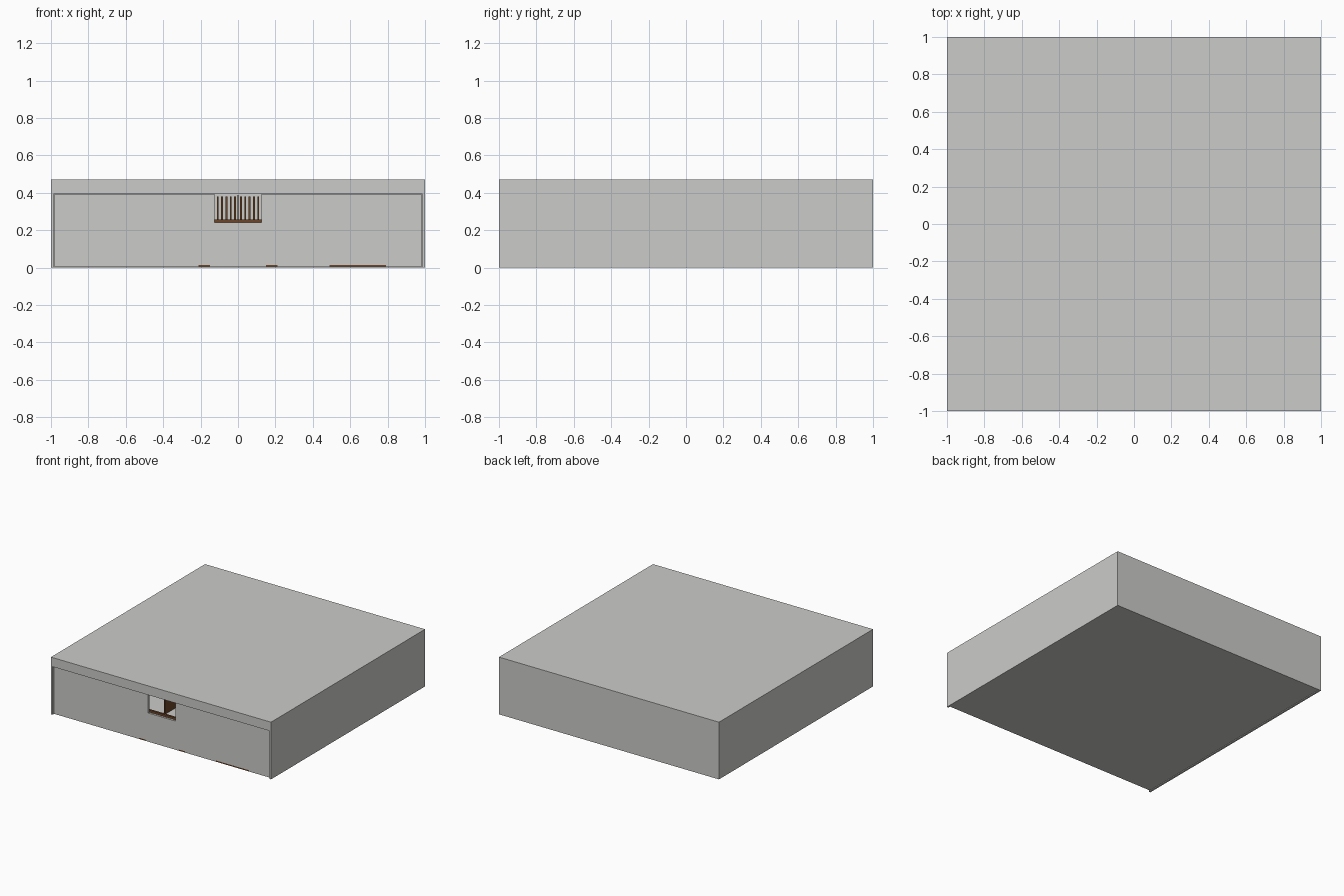
import bpy, bmesh

if "Cube" in bpy.data.objects:
    bpy.data.objects.remove(bpy.data.objects["Cube"])


def material(name, rgb):
    m = bpy.data.materials.new(name)
    m.diffuse_color = (*rgb, 1)
    m.use_nodes = True
    m.node_tree.nodes["Principled BSDF"].inputs["Base Color"].default_value = m.diffuse_color
    return m


grey = material("light_grey", (0.6, 0.6, 0.585))
brown = material("dark_brown", (0.15, 0.06, 0.022))


def finish(name, bm, mat):
    bmesh.ops.recalc_face_normals(bm, faces=bm.faces)
    me = bpy.data.meshes.new(name)
    bm.to_mesh(me)
    bm.free()
    me.materials.append(mat)
    ob = bpy.data.objects.new(name, me)
    bpy.context.collection.objects.link(ob)
    return ob


def prism(name, outline, y0, y1, mat):
    """Extrude an x-z outline from y0 to y1."""
    bm = bmesh.new()
    face = bm.faces.new([bm.verts.new((x, y0, z)) for x, z in outline])
    new = bmesh.ops.extrude_face_region(bm, geom=[face])["geom"]
    bmesh.ops.translate(bm, vec=(0, y1 - y0, 0),
                        verts=[g for g in new if isinstance(g, bmesh.types.BMVert)])
    return finish(name, bm, mat)


def box(name, x0, x1, y0, y1, z0, z1, mat):
    return prism(name, [(x0, z0), (x1, z0), (x1, z1), (x0, z1)], y0, y1, mat)


# Outer case, open at the front and underneath
case = box("outer_case", -1, 1, -1, 1, 0, 0.47, grey)
cutter = box("case_cutter", -0.985, 0.985, -1.2, 0.985, -0.1, 0.395, grey)
cutter.hide_render = True
cutter.hide_viewport = True
cut = case.modifiers.new("hollow", "BOOLEAN")
cut.operation = "DIFFERENCE"
cut.solver = "EXACT"
cut.object = cutter
bpy.context.view_layer.objects.active = case
case.select_set(True)
bpy.ops.object.modifier_apply(modifier=cut.name)
bpy.data.objects.remove(cutter)

# Drawer front with a finger notch in its top edge
w, top, n, nz = 0.982, 0.393, 0.125, 0.24
prism("drawer_front", [(-w, 0.015), (w, 0.015), (w, top), (n, top),
                       (n, nz), (-n, nz), (-n, top), (-w, top)], -0.988, -0.972, grey)

# Drawer floor with brown strips showing at its front edge
box("drawer_floor", -w, w, -0.985, 0.985, 0.003, 0.015, grey)
for x0, x1 in [(-0.21, -0.15), (0.15, 0.21), (0.49, 0.79)]:
    box("floor_strip", x0, x1, -0.987, -0.975, 0.005, 0.0145, brown)

# Inner tray: low front wall, centre divider, and a filled stack on each side
box("tray_front_wall", -w, w, -0.972, -0.955, 0.015, 0.258, brown)
box("tray_divider", -0.004, 0.004, -0.955, 0.95, 0.015, 0.388, brown)
for s in (-1, 1):
    box("tray_stack", min(s * 0.004, s * w), max(s * 0.004, s * w),
        -0.955, 0.95, 0.015, 0.25, grey)

# Thin upright slats at the back of the tray
for i in range(5):
    for s in (-1, 1):
        x = s * (0.016 + 0.023 * i)
        box("back_slat", x - 0.005, x + 0.005, 0.93, 0.95, 0.25, 0.38, brown)
